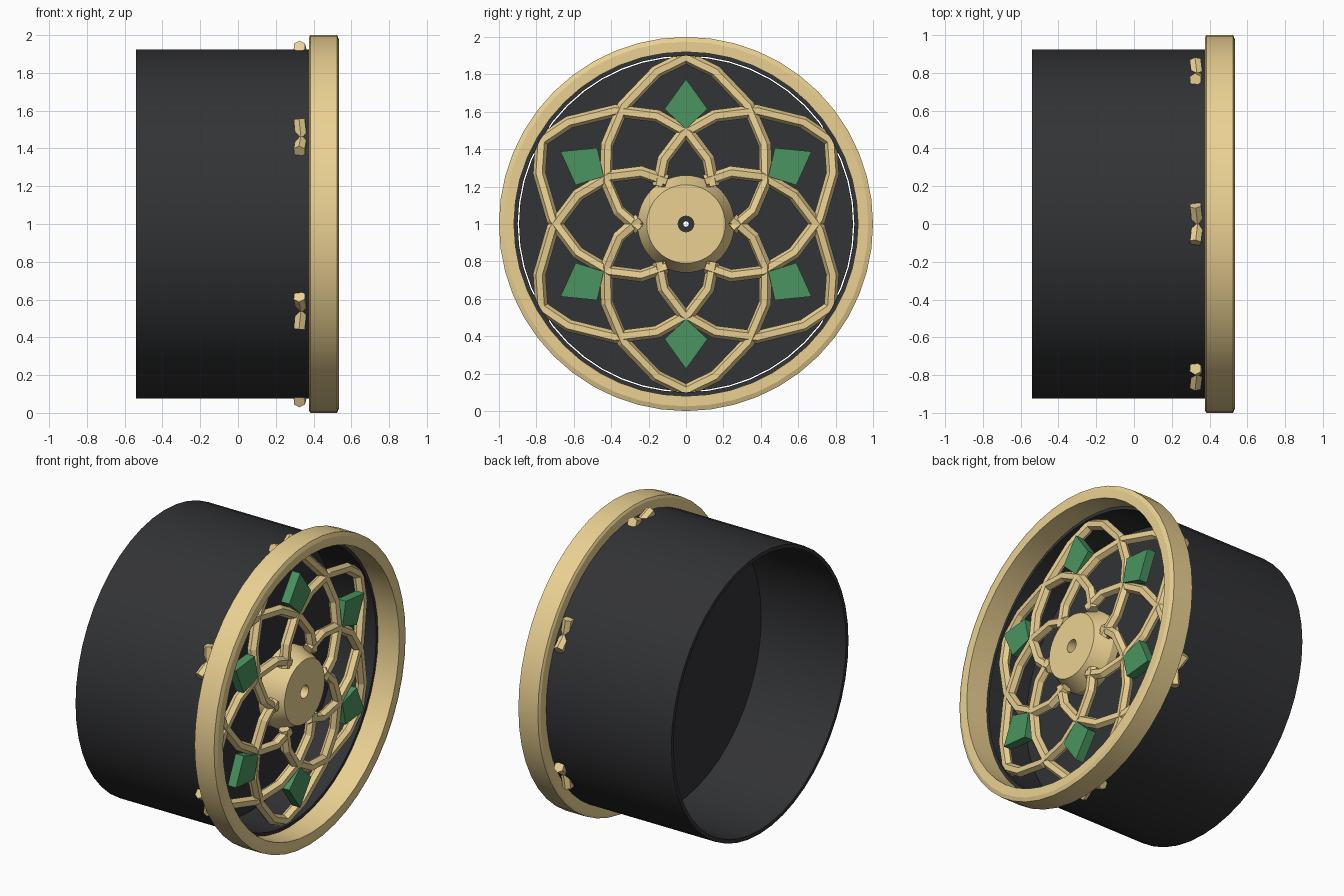
import bpy, bmesh, math
from math import sin, cos, radians

if "Cube" in bpy.data.objects:
    bpy.data.objects.remove(bpy.data.objects["Cube"])


def material(name, color):
    m = bpy.data.materials.new(name)
    m.diffuse_color = (*color, 1)
    m.use_nodes = True
    m.node_tree.nodes["Principled BSDF"].inputs["Base Color"].default_value = m.diffuse_color
    return m


GOLD = material("gold", (0.83, 0.64, 0.29))
DARK = material("dark", (0.032, 0.033, 0.036))
GREEN = material("green", (0.07, 0.30, 0.12))


def at(x, r, deg):
    """Point at axial position x, radius r, angle deg around the wheel axis."""
    return (x, r * cos(radians(deg)), 1 + r * sin(radians(deg)))


def finish(name, bm, mat, smooth=False):
    bmesh.ops.recalc_face_normals(bm, faces=bm.faces)
    me = bpy.data.meshes.new(name)
    bm.to_mesh(me)
    bm.free()
    ob = bpy.data.objects.new(name, me)
    bpy.context.collection.objects.link(ob)
    me.materials.append(mat)
    if smooth:
        bpy.ops.object.select_all(action='DESELECT')
        ob.select_set(True)
        bpy.context.view_layer.objects.active = ob
        bpy.ops.object.shade_smooth_by_angle(angle=radians(20))
    return ob


def lathe(name, profile, mat, n=48):
    """Revolve a closed (x, radius) profile around the wheel axis."""
    bm = bmesh.new()
    rings = [[bm.verts.new(at(x, r, 360 * i / n)) for x, r in profile] for i in range(n)]
    k = len(profile)
    for i in range(n):
        a, b = rings[i], rings[(i + 1) % n]
        for j in range(k):
            bm.faces.new((a[j], a[(j + 1) % k], b[(j + 1) % k], b[j]))
    return finish(name, bm, mat, True)


# Barrel, inner disc, outer lip and hub
lathe("barrel", [(-0.54, 0.90), (-0.54, 0.925), (0.38, 0.925), (0.38, 0.90)], DARK)
lathe("inner_disc", [(0.075, 0.015), (0.075, 0.893), (0.095, 0.893), (0.095, 0.015)], DARK)
lathe("outer_lip", [(0.375, 0.92), (0.375, 0.985), (0.383, 1.0), (0.525, 1.0),
                    (0.535, 0.975), (0.535, 0.92)], GOLD)
lathe("hub", [(0.33, 0.042), (0.33, 0.26), (0.38, 0.26), (0.487, 0.21), (0.487, 0.042)], GOLD)

# Lattice: six spiral bars each way, woven into petals and doming out to the hub
curve = bpy.data.curves.new("lattice", 'CURVE')
curve.dimensions = '3D'
curve.bevel_depth = 0.034
curve.bevel_resolution = 1
curve.use_fill_caps = True
STEPS = 6
for k in range(6):
    for s in (-1, 1):
        sp = curve.splines.new('POLY')
        sp.points.add(STEPS)
        for i, p in enumerate(sp.points):
            t = i / STEPS
            deg = 30 + 60 * k + s * (-6 + 102 * t)
            p.co = (*at(0.325 + 0.115 * sin(t * math.pi / 2), 0.945 - 0.695 * t, deg), 1)
            p.tilt = radians(30)
lattice = bpy.data.objects.new("lattice", curve)
bpy.context.collection.objects.link(lattice)
curve.materials.append(GOLD)
bpy.ops.object.select_all(action='DESELECT')
lattice.select_set(True)
bpy.context.view_layer.objects.active = lattice
bpy.ops.object.convert(target='MESH')
for f in bpy.context.object.data.polygons:
    f.use_smooth = False

# Kite-shaped gems, one in each outer petal
bm = bmesh.new()
half = math.degrees(math.atan2(0.115, 0.615))
side = math.hypot(0.115, 0.615)
for k in range(6):
    c = 30 + 60 * k
    kite = [(0.775, c), (side, c + half), (0.508, c), (side, c - half)]
    back, front = ([bm.verts.new(at(x, r, d)) for r, d in kite] for x in (0.395, 0.455))
    bm.faces.new(front)
    bm.faces.new(back[::-1])
    for j in range(4):
        n = (j + 1) % 4
        bm.faces.new((back[j], back[n], front[n], front[j]))
finish("gems", bm, GREEN)
